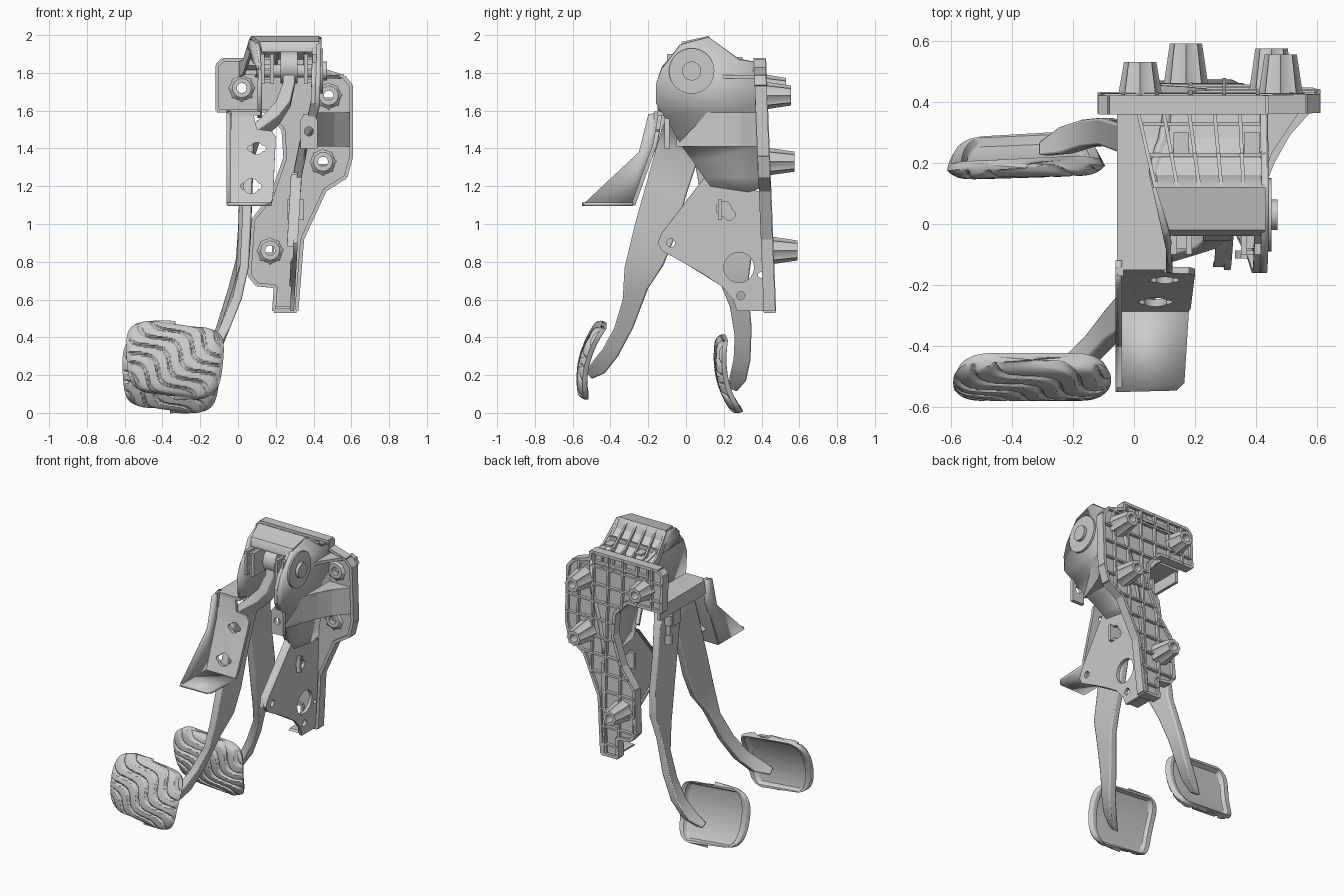
import bpy, bmesh, math
from mathutils import Vector as V, Matrix

if "Cube" in bpy.data.objects:
    bpy.data.objects.remove(bpy.data.objects["Cube"])

PIVOT = V((0, 0.03, 1.81))
SWING = Matrix.Translation(PIVOT + V((-0.02, 0, 0))) @ Matrix.Rotation(math.radians(26), 4, 'X') @ Matrix.Translation(-PIVOT)

def make(name, bm, mat=None):
    bmesh.ops.recalc_face_normals(bm, faces=bm.faces)
    if mat:
        bm.transform(mat)
    me = bpy.data.meshes.new(name)
    bm.to_mesh(me)
    bm.free()
    ob = bpy.data.objects.new(name, me)
    bpy.context.collection.objects.link(ob)
    return ob

def hexa(bm, pts):
    v = [bm.verts.new(p) for p in pts]
    for f in ((0, 1, 2, 3), (4, 5, 6, 7), (0, 1, 5, 4), (1, 2, 6, 5), (2, 3, 7, 6), (3, 0, 4, 7)):
        bm.faces.new([v[i] for i in f])

def box(bm, a, b):
    (x, y, z), (X, Y, Z) = a, b
    hexa(bm, [(x, y, z), (X, y, z), (X, Y, z), (x, Y, z), (x, y, Z), (X, y, Z), (X, Y, Z), (x, Y, Z)])

def cyl(bm, c, r, depth, axis, seg=28):
    rot = {'X': Matrix.Rotation(math.pi / 2, 4, 'Y'), 'Y': Matrix.Rotation(-math.pi / 2, 4, 'X'), 'Z': Matrix()}[axis]
    bmesh.ops.create_cone(bm, cap_ends=True, segments=seg, radius1=r, radius2=r, depth=depth,
                          matrix=Matrix.Translation(c) @ rot)

def sheet(name, pts, place, thick, cuts=(), holes=()):
    """Flat outline, folded by place(a, b), thickened, then drilled; holes = (centre, radius, axis)."""
    bm = bmesh.new()
    bm.faces.new([bm.verts.new((a, b, 0)) for a, b in pts])
    for c in cuts:
        bmesh.ops.bisect_plane(bm, geom=bm.verts[:] + bm.edges[:] + bm.faces[:], plane_co=(0, c, 0), plane_no=(0, 1, 0))
    bmesh.ops.triangulate(bm, faces=bm.faces)
    for v in bm.verts:
        v.co = place(v.co.x, v.co.y)
    ob = make(name, bm)
    m = ob.modifiers.new("thickness", 'SOLIDIFY')
    m.thickness, m.offset = thick, 0
    if holes:
        cb = bmesh.new()
        for c, r, ax in holes:
            cyl(cb, c, r, 0.16, ax)
        cutter = make("cutter", cb)
        cutter.hide_render = True
        b = ob.modifiers.new("holes", 'BOOLEAN')
        b.object, b.solver, b.use_self = cutter, 'EXACT', True
        bpy.context.view_layer.update()
        me = bpy.data.meshes.new_from_object(ob.evaluated_get(bpy.context.evaluated_depsgraph_get()))
        ob.modifiers.clear()
        ob.data = me
        bpy.data.objects.remove(cutter)
    return ob

def lerp(table, z):
    for (z0, x0), (z1, x1) in zip(table, table[1:]):
        if z <= z1:
            return x0 + (x1 - x0) * max(0, (z - z0) / (z1 - z0))
    return table[-1][1]

# Pedal pads: curved shell, wavy grooves in front, rimmed recess behind
def pad(name, mat=None):
    bm = bmesh.new()
    NS, NT = 110, 90
    n = V((0, -0.97, 0.22))
    def point(i, j, front):
        a, s = 2 * j / NT - 1, 2 * i / NS - 1
        t = math.copysign(1 - (1 - abs(a)) ** 1.5, a)
        w = max(0, 1 - abs(t) ** 5) ** 0.2
        m = max(abs(s), abs(a))
        p = V((-0.335 + 0.005 * t + s * w * (0.255 + 0.015 * t - .015 * t * t), -0.535 + 0.0475 * t + 0.0425 * t * t,
               0.28 + 0.19 * t - 0.018 * s))
        if front:
            ph = 2.9 * (0.75 * t + 0.72 * s * w + 0.17 * math.sin(3.6 * (s * w - t)))
            g = max(0, 1 - abs(ph % 1 - 0.5) / 0.17) * min(1, (1 - m) / 0.1)
            h = 0.032 * (1 - m ** 10) - 0.015 * min(1, 1.6 * g)
        else:
            h = -0.026 * min(1, (1 - m) / 0.06) * min(1, max(0, (m - 0.76) / 0.06))
        return p + n * h
    for front in (True, False):
        g = [[bm.verts.new(point(i, j, front)) for i in range(NS + 1)] for j in range(NT + 1)]
        for j in range(NT):
            for i in range(NS):
                bm.faces.new((g[j][i], g[j][i + 1], g[j + 1][i + 1], g[j + 1][i]))
    bmesh.ops.remove_doubles(bm, verts=bm.verts, dist=0.0004)
    make(name, bm, mat)

# Pedal arms: lofted bars; each station = front y,z, back y,z, x, half thickness
ARM = [(-.53, .22, -.5, .18, -.27, .025), (-.5, .265, -.43, .21, -.2, .028), (-.44, .34, -.36, .3, -.13, .028),
       (-.38, .45, -.28, .45, -.07, .028), (-.335, .6, -.2, .66, -.005, .025), (-.325, .77, -.12, .78, .033, .024),
       (-.27, 1.0, -.055, .94, .045, .024), (-.2, 1.25, .0, 1.15, .052, .024), (-.15, 1.43, .06, 1.33, .058, .024),
       (-.13, 1.5, .05, 1.43, .08, .035), (-.1, 1.57, .05, 1.52, .17, .045), (-.08, 1.65, .07, 1.62, .24, .038),
       (-.05, 1.75, .09, 1.74, .27, .032), (-.03, 1.87, .09, 1.87, .27, .03)]
def arm(name, rows, mat=None):
    bm = bmesh.new()
    prev = None
    for fy, fz, by, bz, x, h in rows:
        ring = [bm.verts.new(p) for p in ((x - h, fy, fz), (x + h, fy, fz), (x + h, by, bz), (x - h, by, bz))]
        if prev:
            for k in range(4):
                bm.faces.new((prev[k], prev[k - 1], ring[k - 1], ring[k]))
        else:
            bm.faces.new(ring)
        prev = ring
    bm.faces.new(prev)
    ob = make(name, bm, mat)
    b = ob.modifiers.new("round", 'BEVEL')
    b.width, b.segments, b.angle_limit = 0.008, 2, math.radians(50)

pad("released_pad")
pad("pressed_pad", SWING)
arm("released_arm", ARM)
arm("pressed_arm", ARM[:10], SWING)

# Back plate with drilled mounts
yb = lambda z: 0.395 + (1.7 - z) * 0.04
MOUNTS = [(.02, 1.72, .53), (.48, 1.68, .555), (.45, 1.33, .575), (.17, .86, .59)]
BACK = [(-.11, 1.6), (-.11, 1.84), (-.08, 1.87), (.43, 1.87), (.43, 1.82), (.56, 1.78), (.6, 1.73), (.6, 1.36),
        (.57, 1.25), (.46, 1.18), (.34, .92), (.31, .54), (.19, .54), (.2, .67), (.1, .68), (.06, .73), (.08, 1.02),
        (.18, 1.15), (.25, 1.35), (.24, 1.5), (.15, 1.6)]
sheet("back_plate", BACK, lambda x, z: V((x, yb(z), z)), 0.03,
      holes=[((x, yb(z), z), 0.032, 'Y') for x, z, _ in MOUNTS])

# Rib lattice and edge walls on the back plate
def strip(bm, p, q, t, d0, d1):
    d = (V(q) - V(p)).normalized() * t / 2
    c = [(p[0] - d.y, p[1] + d.x), (q[0] - d.y, q[1] + d.x), (q[0] + d.y, q[1] - d.x), (p[0] + d.y, p[1] - d.x)]
    hexa(bm, [(x, yb(z) + e, z) for e in (d0, d1) for x, z in c])

def spans(k, val):
    hit = []
    for a, b in zip(BACK, BACK[1:] + BACK[:1]):
        if (a[k] - val) * (b[k] - val) < 0:
            hit.append(a[1 - k] + (b[1 - k] - a[1 - k]) * (val - a[k]) / (b[k] - a[k]))
    hit.sort()
    return zip(hit[::2], hit[1::2])

bm = bmesh.new()
for a, b in zip(BACK, BACK[1:] + BACK[:1]):
    strip(bm, a, b, 0.02, -0.03, 0.032)
for i in range(6):
    x = -0.035 + i * 0.11
    for lo, hi in spans(0, x):
        strip(bm, (x, lo), (x, hi), 0.012, 0, 0.036)
for i in range(11):
    z = 0.61 + i * 0.117
    for lo, hi in spans(1, z):
        strip(bm, (lo, z), (hi, z), 0.012, 0, 0.036)
make("back_ribs", bm)

# Fluted hollow mounting bosses
for k, (x, z, top) in enumerate(MOUNTS):
    bm = bmesh.new()
    prof = [(.068, yb(z) - .01), (.046, top), (.026, top), (.026, yb(z) - .03), (.05, yb(z) - .03)]
    N = 32
    rings = [[bm.verts.new((x + r * f * math.cos(a), y, z + r * f * math.sin(a)))
              for i in range(N) for a in [2 * math.pi * i / N]
              for f in [1.15 if j < 2 and i % 4 == 0 else 1]] for j, (r, y) in enumerate(prof)]
    for j in range(5):
        for i in range(N):
            A, B = rings[j], rings[(j + 1) % 5]
            bm.faces.new((A[i], A[i - 1], B[i - 1], B[i]))
    make(f"mount_boss_{k + 1}", bm)

# Right side wall and lower gusset plate
XW = [(.54, .285), (1.25, .325), (1.42, .36), (1.62, .42), (2, .43)]
side = lambda y, z: V((lerp(XW, z), y, z))
sheet("right_wall", [(-.16, 1.64), (-.16, 1.74), (-.13, 1.82), (-.03, 1.95), (.12, 1.99), (.28, 1.87), (.42, 1.85),
      (.43, 1.2), (.33, 1.17), (.13, 1.2), (.08, 1.27), (-.02, 1.42), (-.12, 1.58)], side, 0.025,
      cuts=(1.25, 1.33, 1.42, 1.52, 1.62))
sheet("lower_plate", [(.47, .54), (.27, .54), (.25, .6), (.19, .67), (.1, .73), (-.02, .8), (-.13, .86), (-.15, .9),
      (-.13, .95), (.1, 1.25), (.25, 1.25), (.33, 1.19), (.45, 1.15)], side, 0.022,
      holes=[(side(y, z), r, 'X') for y, z, r in
             ((.28, .77, .08), (.395, .73, .015), (.29, .62, .022), (-.08, .9, .022), (.2, 1.08, .04), (.23, 1.05, .03))])

# Folded lips along the gusset and right wall edges
bm = bmesh.new()
def lip(path, w):
    for a, b in zip(path, path[1:]):
        p, q = side(*a), side(*b)
        o, e = V((-w, 0, 0)), V((0, .012, .012))
        hexa(bm, [p, q, q + o, p + o, p + e, q + e, q + o + e, p + o + e])
lip([(-.14, .88), (-.13, .95), (.1, 1.25)], 0.045)
lip([(.08, 1.27), (-.02, 1.42), (-.12, 1.58), (-.16, 1.64), (-.16, 1.74), (-.13, 1.82), (-.03, 1.94)], 0.035)
lip([(.27, .55), (.44, .55)], 0.09)
lip([(.19, .67), (-.02, .8)], 0.02)
box(bm, (.26, .17, 1.02), (.35, .19, 1.13))
make("edge_lips", bm)

# Scooped gusset joining the right wall to the outer mounts, closed above and below
bm = bmesh.new()
plan = [(.37, -.05), (.42, .1), (.46, .2), (.51, .29), (.59, .38)]
for a, b in zip(plan, plan[1:]):
    hexa(bm, [(p[0] + e, p[1], z) for z in (1.42, 1.58) for p, e in ((a, 0), (b, 0), (b, -.025), (a, -.025))])
    for z in (1.42, 1.58):
        hexa(bm, [(x, y, z + e) for e in (-.01, .01) for x, y in (a, b, (b[0], .39), (a[0], .39))])
hexa(bm, [(x, y, z) for z in (1.77, 1.79) for x, y in ((.42, .14), (.45, .23), (.55, .38), (.42, .38))])
make("right_gussets", bm)

# Hood roof with fins behind
ROOF = [(-.04, 1.93, .125, .425), (-.02, 1.965, .115, .43), (.12, 1.995, .07, .43), (.16, 1.94, .06, .435),
        (.28, 1.84, .03, .435), (.42, 1.82, .0, .44)]
bm = bmesh.new()
for (y, z, l, r), (Y, Z, L, R) in zip(ROOF, ROOF[1:]):
    hexa(bm, [(l, y, z - .02), (r, y, z - .02), (R, Y, Z - .02), (L, Y, Z - .02), (l, y, z), (r, y, z), (R, Y, Z), (L, Y, Z)])
make("hood_roof", bm)
bm = bmesh.new()
FIN = [(.12, 1.99), (.28, 1.875), (.42, 1.85)]
for i in range(6):
    f = i / 5
    for (y, z), (Y, Z) in zip(FIN, FIN[1:]):
        x, X = [(.07 - .23 * (k - .12)) * (1 - f) + .43 * f for k in (y, Y)]
        hexa(bm, [(x - .006, y, z - .08), (x + .006, y, z - .08), (X + .006, Y, Z - .08), (X - .006, Y, Z - .08),
                  (x - .006, y, z), (x + .006, y, z), (X + .006, Y, Z), (X - .006, Y, Z)])
for y, z, l in ((.22, 1.91, .05), (.32, 1.86, .03)):
    box(bm, (l, y, z - .07), (.43, y + .012, z))
make("hood_fins", bm)

# Left wall: flush with the hood above, tucked in beside the left mount below
def left(y, z):
    k = min(1, max(0, (z - 1.82) / .12))
    return V((.115 * (1 - k) + k * (.07 - .23 * (y - .12)), y, z))
sheet("left_wall", [(-.15, 1.6), (-.16, 1.74), (-.13, 1.82), (-.03, 1.95), (.12, 1.98), (.28, 1.86), (.39, 1.83),
      (.39, 1.58), (.2, 1.56), (.0, 1.56)], left, 0.022, cuts=(1.82, 1.88, 1.94))
bm = bmesh.new()
box(bm, (-.05, -.15, 1.575), (.12, .37, 1.595))
box(bm, (-.055, -.17, 1.5), (-.035, .36, 1.595))
make("left_shelf", bm)

# Step plate: drilled panel, triangular wing and bottom ledge
STEP = [(1.1, -.28), (1.42, -.165), (1.58, -.135)]
sheet("step_panel", [(-.055, 1.1), (.17, 1.1), (.185, 1.13), (.2, 1.46), (.18, 1.49), (.1, 1.5), (.08, 1.59), (-.045, 1.59)],
      lambda x, z: V((x, lerp(STEP, z), z)), 0.022, cuts=(1.42,),
      holes=[((x + d, lerp(STEP, z), z), r, 'Y') for x, z, s in ((.1, 1.4, .8), (.07, 1.2, 1.0))
             for d, r in ((0, .04 * s), (.04 * s, .016), (-.04 * s, .016))])
sheet("step_wing", [(-.2, 1.58), (-.25, 1.38), (-.55, 1.1), (-.28, 1.1), (-.15, 1.42), (-.12, 1.6)],
      lambda y, z: V((-.05, y, z)), 0.02)
sheet("step_ledge", [(-.055, -.55), (.14, -.545), (.165, -.52), (.18, -.28), (-.055, -.28)],
      lambda x, y: V((x, y, 1.105)), 0.018)

# Pivot hub, pin, clevis blocks and end disc
bm = bmesh.new()
cyl(bm, (.27, .03, 1.83), .085, .09, 'X')
cyl(bm, (.29, .03, 1.81), .035, .34, 'X')
cyl(bm, (.435, .03, 1.81), .12, .03, 'X', seg=40)
cyl(bm, (.45, .03, 1.81), .05, .04, 'X')
for x in (.13, .18, .36, .405):
    box(bm, (x - .01, -.1, 1.74), (x + .01, .14, 1.9))
for x in (.13, .36):
    for z in (1.75, 1.81, 1.87):
        box(bm, (x, -.08, z), (x + .05, .3, z + .014))
make("pivot_hub", bm)

# Switch tab with hole, and small sensor by the pressed arm
sheet("switch_tab", [(.33, 1.4), (.42, 1.4), (.42, 1.55), (.4, 1.58), (.35, 1.58), (.33, 1.55)],
      lambda x, z: V((x, -.1, z)), 0.025, holes=[((.375, -.1, 1.49), .024, 'Y')])
bm = bmesh.new()
for z, r in ((1.3, .025), (1.36, .016), (1.43, .025)):
    cyl(bm, (0, .19, z), r, .065, 'Z', seg=20)
box(bm, (-.02, .08, 1.38), (.04, .17, 1.48))
box(bm, (.0, .1, 1.48), (.02, .2, 1.58))
make("sensor", bm)

bpy.ops.object.select_all(action='SELECT')
bpy.context.view_layer.objects.active = bpy.context.selected_objects[0]
bpy.ops.object.shade_smooth_by_angle(angle=math.radians(40))
